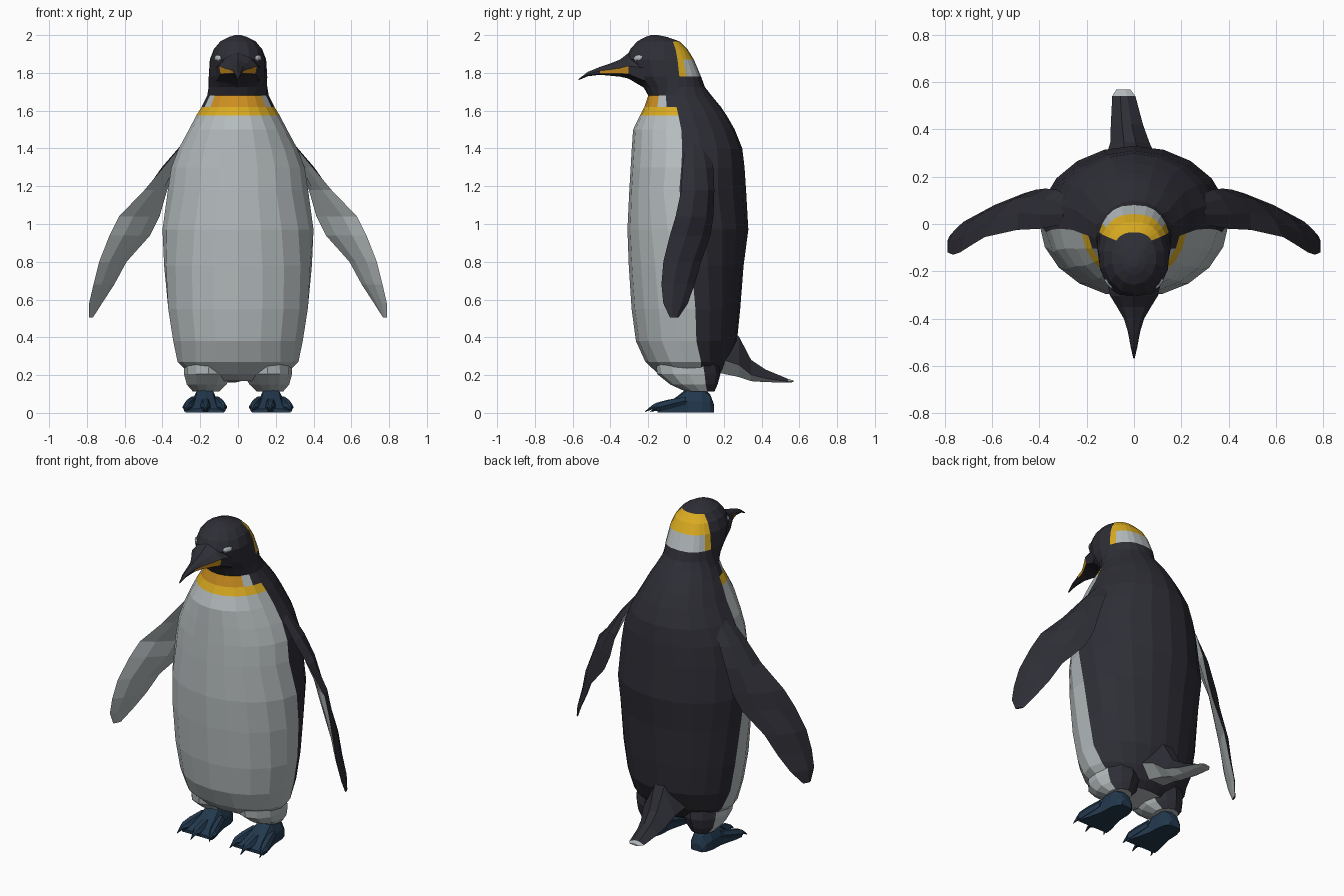
import bpy, bmesh, math
from mathutils import Vector


def material(name, r, g, b):
    m = bpy.data.materials.new(name)
    m.diffuse_color = (r, g, b, 1)
    return m


MATS = [material("black feathers", 0.027, 0.027, 0.037),
        material("pale feathers", 0.46, 0.50, 0.51),
        material("yellow feathers", 0.70, 0.41, 0.015),
        material("orange marks", 0.62, 0.28, 0.015),
        material("blue feet", 0.016, 0.040, 0.075)]
BLACK, PALE, YELLOW, ORANGE, BLUE = range(5)


def loft(name, rings, colour, caps=(0, 0)):
    """Skin a list of equal-length point rings; colour(row, column) picks a material."""
    bm = bmesh.new()
    vs = [[bm.verts.new(p) for p in ring] for ring in rings]
    n = len(rings[0])
    for i in range(len(rings) - 1):
        for j in range(n):
            k = (j + 1) % n
            f = bm.faces.new((vs[i][j], vs[i][k], vs[i + 1][k], vs[i + 1][j]))
            f.material_index = colour(i, j)
    for ring, c in ((vs[0], caps[0]), (vs[-1], caps[1])):
        bm.faces.new(ring).material_index = c
    bmesh.ops.recalc_face_normals(bm, faces=bm.faces)
    me = bpy.data.meshes.new(name)
    bm.to_mesh(me)
    bm.free()
    for m in MATS:
        me.materials.append(m)
    ob = bpy.data.objects.new(name, me)
    bpy.context.collection.objects.link(ob)
    return ob


# Body and head: z, half width, front y, back y, y of the colour edge
ROWS = [(0.17, 0.18, -0.06, 0.14, 0.07), (0.205, 0.255, -0.145, 0.18, 0.08),
        (0.27, 0.32, -0.215, 0.22, 0.08), (0.38, 0.347, -0.265, 0.27, 0.055),
        (0.55, 0.375, -0.288, 0.287, 0.05), (0.78, 0.393, -0.303, 0.305, 0.03),
        (0.97, 0.40, -0.31, 0.33, 0.0), (1.18, 0.375, -0.30, 0.318, -0.035),
        (1.30, 0.355, -0.293, 0.31, -0.025), (1.40, 0.315, -0.287, 0.298, -0.02),
        (1.50, 0.26, -0.28, 0.258, -0.025), (1.575, 0.222, -0.243, 0.215, -0.04),
        (1.62, 0.195, -0.22, 0.185, -0.05), (1.68, 0.165, -0.20, 0.135, -0.06),
        (1.725, 0.157, -0.225, 0.10, -0.04), (1.78, 0.155, -0.285, 0.08, -0.035),
        (1.87, 0.150, -0.32, 0.042, -0.045), (1.925, 0.130, -0.295, 0.008, -0.055),
        (1.967, 0.095, -0.258, -0.035, -0.07), (1.99, 0.05, -0.215, -0.10, -0.12),
        (2.0, 0.015, -0.185, -0.15, -0.155)]
H = 5  # columns on each side of the colour edge


def body_ring(z, w, yf, yb, ye):
    cy, ry = (yf + yb) / 2, (yb - yf) / 2
    a = math.acos(max(-1, min(1, (cy - ye) / ry)))
    angles = [a * i / H for i in range(H)] + [a + (math.pi - a) * i / H for i in range(H + 1)]
    half = []
    for t in angles:
        # The back of the head is a little squarer than an ellipse
        power = 0.75 if z > 1.75 and t > math.pi / 2 else 1
        half.append((w * abs(math.sin(t)) ** power, cy - ry * math.cos(t), z))
    return half + [(-x, y, zz) for x, y, zz in half[-2:0:-1]]


def body_colour(i, j):
    col = j if j < 2 * H else 4 * H - 1 - j
    z = (ROWS[i][0] + ROWS[i + 1][0]) / 2
    front = col < H
    if z < 1.575:
        return PALE if front else BLACK
    if z < 1.62:
        return YELLOW if front else BLACK
    if z < 1.68:
        return ORANGE if col < 3 else PALE if col == 3 else BLACK
    if front or z < 1.78 or z > 1.967:
        return BLACK
    return PALE if z < 1.87 and col > H else YELLOW


loft("body_and_head", [body_ring(*r) for r in ROWS], body_colour, (PALE, BLACK))

# Beak: y, half width, top z, bottom z
BEAK = [(-0.22, 0.122, 1.93, 1.72), (-0.305, 0.10, 1.905, 1.77), (-0.35, 0.072, 1.87, 1.78),
        (-0.40, 0.043, 1.85, 1.785), (-0.455, 0.026, 1.832, 1.79), (-0.52, 0.014, 1.805, 1.782),
        (-0.568, 0.003, 1.768, 1.762)]


def beak_ring(y, w, zt, zb):
    h = zt - zb
    half = [(0, y, zt), (0.65 * w, y, zt - 0.2 * h), (w, y, zt - 0.5 * h),
            (0.92 * w, y, zt - 0.82 * h), (0, y, zb)]
    return half + [(-x, yy, z) for x, yy, z in half[3:0:-1]]


loft("beak", [beak_ring(*r) for r in BEAK],
     lambda i, j: ORANGE if j in (2, 5) and 1 <= i <= 3 else BLACK)

# Tail: y, left x, right x, top z, bottom z
TAIL = [(0.16, -0.15, 0.13, 0.48, 0.215), (0.28, -0.12, 0.095, 0.405, 0.19),
        (0.345, -0.10, 0.065, 0.28, 0.168), (0.42, -0.098, 0.038, 0.23, 0.163),
        (0.54, -0.092, 0.006, 0.18, 0.16), (0.568, -0.075, -0.015, 0.172, 0.163)]
loft("tail", [[(l, y, b + 0.3 * (t - b)), (l * 0.65 + r * 0.35, y, t), (l * 0.35 + r * 0.65, y, t),
               (r, y, b + 0.3 * (t - b)), (l * 0.3 + r * 0.7, y, b), (l * 0.7 + r * 0.3, y, b)]
              for y, l, r, t, b in TAIL],
     lambda i, j: PALE if j > 2 or i == 4 else BLACK, (BLACK, PALE))

# Flipper: z, leading edge x y, trailing edge x y, thickness
FLIP = [(1.42, 0.295, 0.00, 0.25, 0.11, 0.02), (1.30, 0.395, -0.02, 0.33, 0.145, 0.03),
        (1.18, 0.495, -0.025, 0.375, 0.15, 0.035), (1.04, 0.63, -0.055, 0.415, 0.145, 0.032),
        (0.94, 0.68, -0.085, 0.465, 0.13, 0.03), (0.80, 0.735, -0.12, 0.59, 0.08, 0.028),
        (0.68, 0.765, -0.13, 0.655, 0.045, 0.022), (0.58, 0.788, -0.12, 0.72, 0.01, 0.016),
        (0.505, 0.789, -0.085, 0.768, -0.04, 0.006)]


def flipper_ring(s, z, lx, ly, tx, ty, th):
    a, d = Vector((lx, ly, z)), Vector((tx - lx, ty - ly, 0))
    n = Vector((d.y, -d.x, 0)).normalized() * th
    pts = [a, a + d * 0.3 + n, a + d * 0.7 + n, a + d, a + d * 0.7 - n * 0.5, a + d * 0.3 - n * 0.5]
    return [(s * p.x, p.y, p.z) for p in pts]


def oval(s, cx, cy, z, rx, ry, n=12):
    return [(s * (cx + rx * math.sin(2 * math.pi * k / n)), cy - ry * math.cos(2 * math.pi * k / n), z)
            for k in range(n)]


# Foot pad: y, half width, top z; toe: start x, tip x, tip y
PAD = [(0.147, 0.035, 0.045), (0.128, 0.052, 0.095), (0.085, 0.065, 0.135), (0.01, 0.068, 0.13),
       (-0.05, 0.082, 0.082), (-0.11, 0.098, 0.045), (-0.15, 0.102, 0.02)]
TOES = [(0.115, 0.07, -0.18), (0.175, 0.17, -0.218), (0.235, 0.282, -0.19)]

for side, s in (("right", 1), ("left", -1)):
    loft(side + "_flipper", [flipper_ring(s, *r) for r in FLIP],
         lambda i, j: BLACK if j < 3 else PALE, (BLACK, BLACK))
    # Thigh bulge under the body, dark on the outer back
    loft(side + "_thigh", [oval(s, 0.17, 0.075, 0.112, 0.068, 0.075),
                           oval(s, 0.166, 0.042, 0.15, 0.105, 0.125),
                           oval(s, 0.158, 0.015, 0.205, 0.128, 0.167),
                           oval(s, 0.152, 0.005, 0.27, 0.135, 0.165),
                           oval(s, 0.14, 0.0, 0.34, 0.09, 0.11)],
         lambda i, j: BLACK if 3 < j < 8 else PALE, (PALE, PALE))
    # Webbed foot with three clawed toes
    loft(side + "_foot", [[(s * (0.175 + w * u), y, 0.003 + t * v) for u, v in
                           ((-1, 0), (-1, 0.45), (-0.6, 0.9), (0, 1), (0.6, 0.9), (1, 0.45), (1, 0))]
                          for y, w, t in PAD], lambda i, j: BLUE, (BLUE, BLUE))
    for k, (x0, x1, y1) in enumerate(TOES):
        rings = []
        for t, r, z in ((0, 0.024, 0.065), (0.45, 0.028, 0.045), (0.72, 0.026, 0.031),
                        (0.82, 0.013, 0.03), (1, 0.002, 0.006)):
            cx, cy = x0 + (x1 - x0) * t, y1 * t
            rings.append([(s * (cx + r * math.cos(a)), cy, max(0, z + r * math.sin(a)))
                          for a in (math.pi * q / 3 for q in range(6))])
        loft(f"{side}_toe_{k + 1}", rings, lambda i, j: BLUE, (BLUE, BLUE))
    # Eye
    bpy.ops.mesh.primitive_uv_sphere_add(segments=10, ring_count=6, radius=1,
                                         location=(s * 0.104, -0.253, 1.877))
    eye = bpy.context.object
    eye.name = side + "_eye"
    eye.scale = (0.011, 0.03, 0.017)
    eye.rotation_euler = (math.radians(12), 0, s * math.radians(-40))
    eye.data.materials.append(MATS[PALE])
